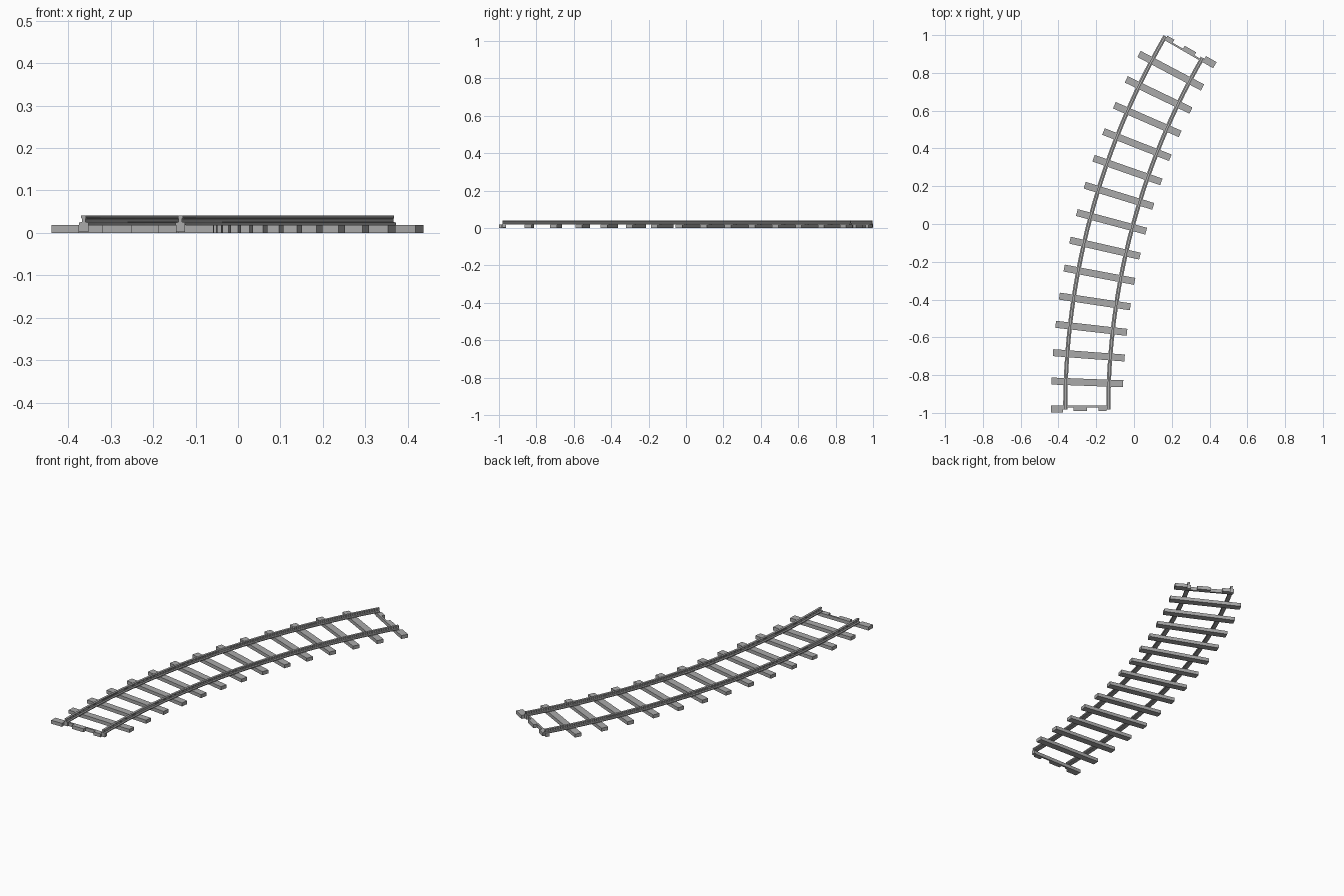
import bpy, bmesh
from math import sin, cos, radians
from mathutils import Vector

cube = bpy.data.objects.get("Cube")
if cube:
    bpy.data.objects.remove(cube, do_unlink=True)

# Curve of the track: a 30 degree arc
RADIUS = 3.838
CENTRE = Vector((3.588, -0.982, 0))
SWEEP = radians(30)
BAYS = 14
HALF_GAUGE = 0.114
TIE_TOP = 0.019

grey = bpy.data.materials.new("track_grey")
grey.use_nodes = True
grey.diffuse_color = (0.4, 0.4, 0.4, 1)
grey.node_tree.nodes["Principled BSDF"].inputs["Base Color"].default_value = grey.diffuse_color


def on_track(angle, across, along, z):
    """Point measured outwards across and forwards along the track."""
    outward = Vector((-cos(angle), sin(angle), 0))
    forward = Vector((sin(angle), cos(angle), 0))
    return CENTRE + outward * (RADIUS + across) + forward * along + Vector((0, 0, z))


def finish(name, bm):
    bmesh.ops.recalc_face_normals(bm, faces=bm.faces)
    mesh = bpy.data.meshes.new(name)
    bm.to_mesh(mesh)
    bm.free()
    mesh.materials.append(grey)
    obj = bpy.data.objects.new(name, mesh)
    bpy.context.collection.objects.link(obj)
    return obj


def block(name, angle, across, along, heights, side=1):
    """Box set in the local track frame; side -1 turns it half round."""
    bm = bmesh.new()
    bmesh.ops.create_cube(bm, size=1)
    for v in bm.verts:
        a, b, h = (lo + (hi - lo) * (c + 0.5)
                   for c, (lo, hi) in zip(v.co, (across, along, heights)))
        v.co = on_track(angle, a * side, b * side, h)
    return finish(name, bm)


def rail(name, offset, steps=28):
    """Sweep a foot, web and head section along the arc."""
    half = [(0.011, TIE_TOP), (0.011, 0.024), (0.004, 0.026),
            (0.004, 0.033), (0.006, 0.035), (0.006, 0.041)]
    section = half + [(-w, z) for w, z in reversed(half)]
    bm = bmesh.new()
    rings = [[bm.verts.new(on_track(SWEEP * i / steps, offset + w, 0, z))
              for w, z in section] for i in range(steps + 1)]
    n = len(section)
    for r0, r1 in zip(rings, rings[1:]):
        for j in range(n):
            k = (j + 1) % n
            bm.faces.new((r0[j], r0[k], r1[k], r1[j]))
    bm.faces.new(rings[0])
    bm.faces.new(rings[-1])
    return finish(name, bm)


rail("outer_rail", HALF_GAUGE)
rail("inner_rail", -HALF_GAUGE)

# Full cross ties
for i in range(1, BAYS):
    block(f"tie_{i}", SWEEP * i / BAYS, (-0.19, 0.19), (-0.0185, 0.0185), (0, TIE_TOP))

# Interlocking end ties, the far one turned half round
for end, angle, side in (("front", 0, 1), ("back", SWEEP, -1)):
    block(f"{end}_end_stub", angle, (0.125, 0.19), (-0.017, 0.02), (0, TIE_TOP), side)
    block(f"{end}_end_bar", angle, (-0.11, 0.125), (0.01, 0.02), (0, TIE_TOP), side)
    block(f"{end}_middle_tab", angle, (0, 0.07), (-0.008, 0.01), (0, TIE_TOP), side)
    block(f"{end}_side_tab", angle, (-0.105, -0.063), (-0.008, 0.01), (0, TIE_TOP), side)
    for rail_name, u in (("near", HALF_GAUGE), ("far", -HALF_GAUGE)):
        block(f"{end}_{rail_name}_joiner", angle, (u - 0.011, u + 0.011),
              (0, 0.02), (0.002, TIE_TOP), side)
